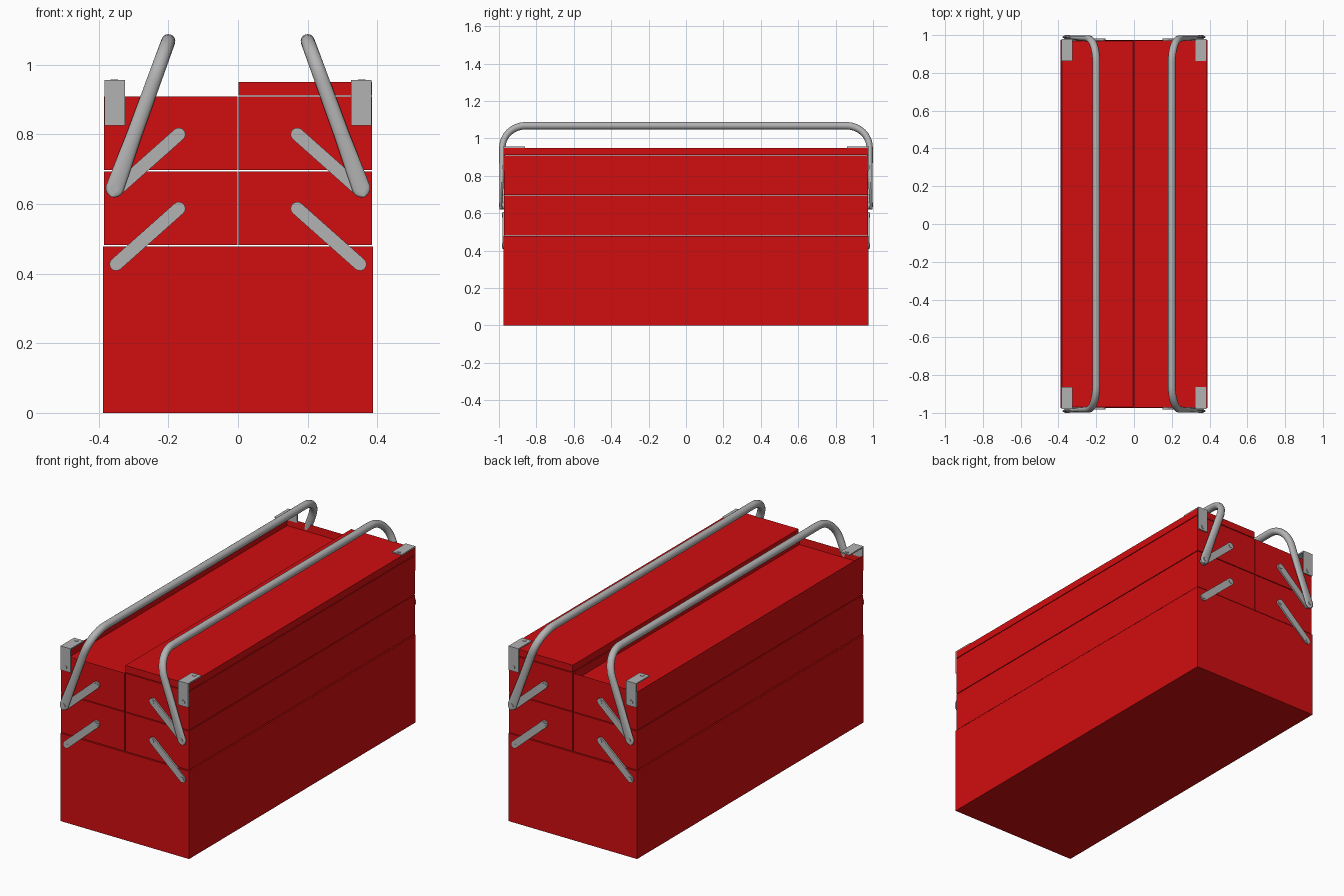
import bpy, bmesh
from math import sin, cos, pi, atan2, hypot
from mathutils import Vector

cube = bpy.data.objects.get("Cube")
if cube:
    bpy.data.objects.remove(cube, do_unlink=True)


def material(name, color, rough):
    m = bpy.data.materials.new(name)
    m.use_nodes = True
    m.diffuse_color = color
    bsdf = m.node_tree.nodes["Principled BSDF"]
    bsdf.inputs["Base Color"].default_value = color
    bsdf.inputs["Roughness"].default_value = rough
    return m


RED = material("red paint", (0.64, 0.004, 0.005, 1), 0.5)
STEEL = material("grey steel", (0.45, 0.45, 0.45, 1), 0.5)


def finish(name, bm, mat, smooth=False):
    bmesh.ops.recalc_face_normals(bm, faces=bm.faces)
    me = bpy.data.meshes.new(name)
    bm.to_mesh(me)
    bm.free()
    me.materials.append(mat)
    ob = bpy.data.objects.new(name, me)
    bpy.context.collection.objects.link(ob)
    if smooth:
        bpy.ops.object.select_all(action='DESELECT')
        ob.select_set(True)
        bpy.context.view_layer.objects.active = ob
        bpy.ops.object.shade_smooth_by_angle(angle=0.7)
    return ob


def box(name, lo, hi, mat, recess=0):
    """Box between two corners, optionally with a sunken top."""
    bm = bmesh.new()
    bmesh.ops.create_cube(bm, size=1)
    for v in bm.verts:
        v.co = Vector([lo[i] + (v.co[i] + 0.5) * (hi[i] - lo[i]) for i in range(3)])
    if recess:
        top = max(bm.faces, key=lambda f: f.calc_center_median().z)
        bmesh.ops.inset_region(bm, faces=[top], thickness=0.005)
        for v in top.verts:
            v.co.z -= recess
    return finish(name, bm, mat)


def prism(name, outline, axis, start, end, mat):
    """Extrude a closed 2D outline along y (axis 1) or z (axis 2)."""
    bm = bmesh.new()
    rings = []
    for d in (start, end):
        rings.append([bm.verts.new((a, d, b) if axis == 1 else (a, b, d))
                      for a, b in outline])
    n = len(outline)
    for ring in rings:
        bm.faces.new(ring)
    for i in range(n):
        j = (i + 1) % n
        bm.faces.new((rings[0][i], rings[0][j], rings[1][j], rings[1][i]))
    return finish(name, bm, mat, True)


def disc(a, b, r, n=16):
    return [(a + r * cos(2 * pi * i / n), b + r * sin(2 * pi * i / n)) for i in range(n)]


def stadium(p, q, r, n=8):
    """Bar outline with round ends at p and q."""
    ang = atan2(q[1] - p[1], q[0] - p[0])
    pts = []
    for c, turn in ((q, -pi / 2), (p, pi / 2)):
        for i in range(n + 1):
            t = ang + turn + pi * i / n
            pts.append((c[0] + r * cos(t), c[1] + r * sin(t)))
    return pts


# Body: base box, two trays per side
W, D = 0.385, 0.972
box("base_box", (-0.388, -0.975, 0), (0.388, 0.975, 0.478), RED)
for sx, side in ((1, "left"), (-1, "right")):
    x0, x1 = sorted((sx * 0.002, sx * W))
    box(side + "_lower_tray", (x0, -D, 0.482), (x1, D, 0.694), RED)
    box(side + "_upper_tray", (x0, -D, 0.698), (x1, D, 0.908), RED,
        recess=0.04 if sx < 0 else 0)
# Raised lid on one side; the other lid lies sunken in its tray
box("left_lid", (0.002, -D, 0.912), (W, D, 0.95), RED)

# Linkage arms, corner clips and rivets on both ends
for sx, side in ((1, "left"), (-1, "right")):
    for sy, end in ((-1, "front"), (1, "back")):
        tag = side + "_" + end
        for z, level in ((0.427, "lower"), (0.64, "upper")):
            p, q = (sx * 0.35, z), (sx * 0.17, z + 0.16)
            prism(f"{tag}_{level}_arm", stadium(p, q, 0.019), 1,
                  sy * 0.971, sy * 0.981, STEEL)
            for c, spot in ((p, "outer"), (q, "inner")):
                prism(f"{tag}_{level}_{spot}_rivet", disc(*c, 0.011), 1,
                      sy * 0.98, sy * 0.983, STEEL)
        xa, xb = sorted((sx * 0.325, sx * 0.384))
        ya, yb = sorted((sy * 0.971, sy * 0.979))
        box(tag + "_clip_face", (xa, ya, 0.825), (xb, yb, 0.956), STEEL)
        ya, yb = sorted((sy * 0.862, sy * 0.979))
        box(tag + "_clip_top", (xa, ya, 0.949), (xb, yb, 0.956), STEEL)
        prism(tag + "_clip_face_rivet", disc(sx * 0.355, 0.847, 0.011), 1,
              sy * 0.978, sy * 0.982, STEEL)
        prism(tag + "_clip_top_rivet", disc(sx * 0.355, sy * 0.882, 0.011), 2,
              0.955, 0.958, STEEL)

# Handles: swept tube, flattened toward the pivots, leaning inward
PIVOT, TOP = Vector((0.354, 0, 0.645)), Vector((0.2, 0, 1.068))
LEAN = (TOP - PIVOT).normalized()
REACH = hypot(TOP.x - PIVOT.x, TOP.z - PIVOT.z)
WIDE = Vector((-LEAN.z, 0, LEAN.x))
BEND, SEG = 0.125, 16


def handle_stations():
    """(distance up the lean, y, tangent angle, half width, half thickness)"""
    leg = []
    for i in range(5):
        t = pi / 2 * i / 4
        leg.append((-0.026 * cos(t), 0.99, 0, max(0.026 * sin(t), 0.004), 0.008))
    leg.append((0.05, 0.989, 0, 0.025, 0.009))
    leg.append((0.16, 0.985, 0, 0.022, 0.013))
    for i in range(9):
        t = pi / 2 * i / 8
        leg.append((REACH - BEND * (1 - sin(t)), 0.982 - BEND * (1 - cos(t)), t,
                    0.021 - 0.001 * i / 8, 0.017 + 0.003 * i / 8))
    return leg + [(s, -y, pi - t, w, h) for s, y, t, w, h in reversed(leg)]


for sx, side in ((1, "left"), (-1, "right")):
    bm = bmesh.new()
    rings = []
    for s, y, t, w, h in handle_stations():
        centre = PIVOT + LEAN * s + Vector((0, y, 0))
        out = LEAN * sin(t) + Vector((0, cos(t), 0))
        ring = []
        for k in range(SEG):
            a = 2 * pi * k / SEG
            co = centre + WIDE * (w * cos(a)) + out * (h * sin(a))
            ring.append(bm.verts.new((sx * co.x, co.y, co.z)))
        rings.append(ring)
    for r0, r1 in zip(rings, rings[1:]):
        for k in range(SEG):
            j = (k + 1) % SEG
            bm.faces.new((r0[k], r0[j], r1[j], r1[k]))
    bm.faces.new(rings[0])
    bm.faces.new(rings[-1])
    finish(side + "_handle", bm, STEEL, True)
    for sy, end in ((-1, "front"), (1, "back")):
        prism(f"{side}_{end}_handle_pivot", disc(sx * PIVOT.x, PIVOT.z, 0.012), 1,
              sy * 0.975, sy * 1.0, STEEL)
